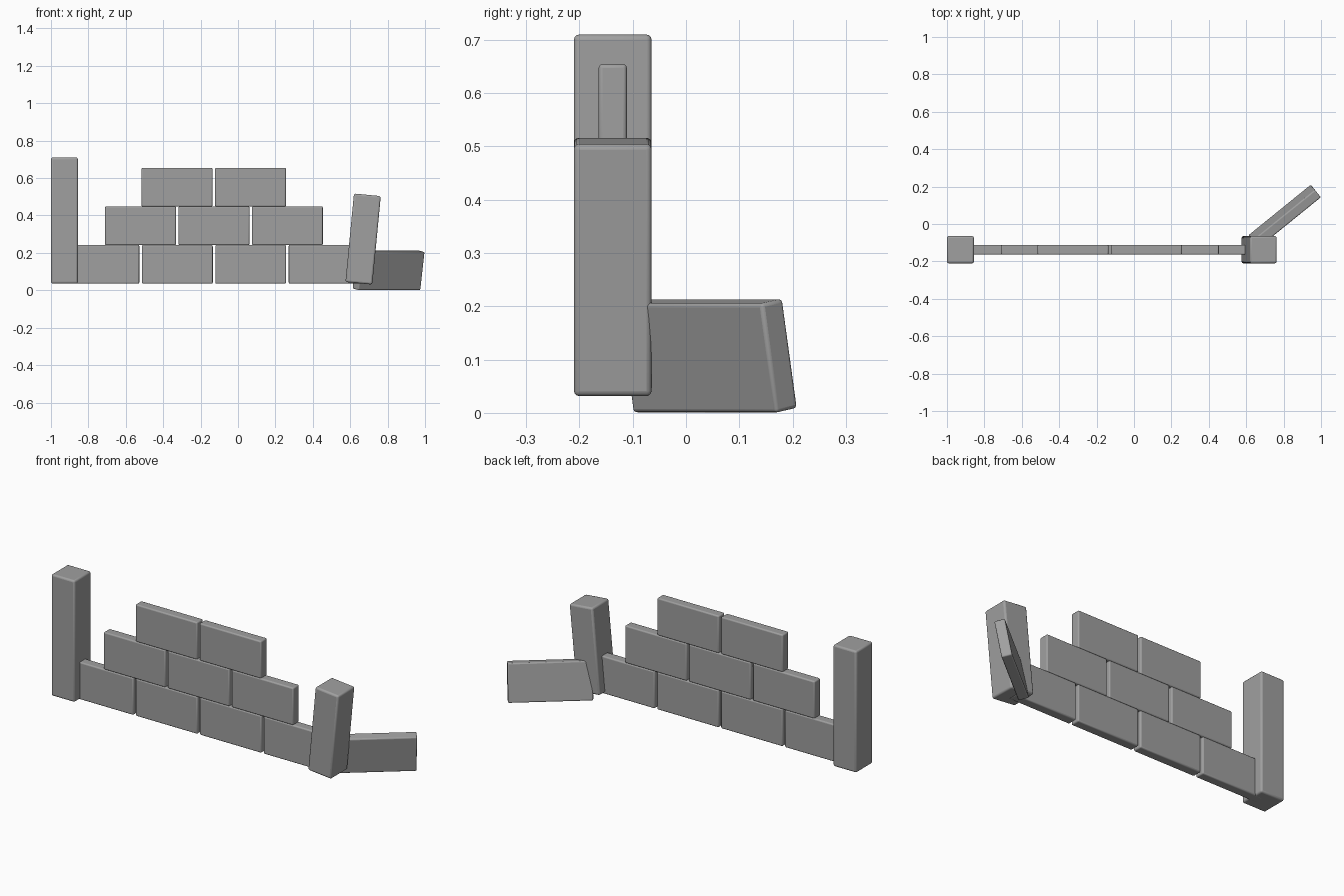
import bpy
from math import radians

if "Cube" in bpy.data.objects:
    bpy.data.objects.remove(bpy.data.objects["Cube"])

stone = bpy.data.materials.new("grey stone")
stone.diffuse_color = (0.35, 0.35, 0.35, 1)
stone.use_nodes = True
stone.node_tree.nodes["Principled BSDF"].inputs["Base Color"].default_value = stone.diffuse_color


def block(name, centre, size, rot=(0, 0, 0), bevel=0.01):
    """Rounded stone block."""
    bpy.ops.mesh.primitive_cube_add(size=1, location=centre)
    ob = bpy.context.object
    ob.name = name
    ob.scale = size
    bpy.ops.object.transform_apply(location=False, rotation=False, scale=True)
    ob.rotation_euler = [radians(a) for a in rot]
    ob.data.materials.append(stone)
    mod = ob.modifiers.new("rounded edges", 'BEVEL')
    mod.width = bevel
    mod.segments = 3
    bpy.ops.object.shade_smooth_by_angle(angle=radians(40))
    return ob


WALL_Y = -0.1375

# Standing left post and leaning right post
block("left_post", (-0.928, WALL_Y, 0.373), (0.144, 0.146, 0.674))
block("leaning_right_post", (0.669, WALL_Y, 0.274), (0.144, 0.146, 0.475), (0, 5.5, 0))

# Brick wall: three staggered courses of 4, 3 and 2 bricks
PITCH = 0.3925
for row, (count, first_x) in enumerate([(4, -0.717), (3, -0.521), (2, -0.326)]):
    for i in range(count):
        block(f"brick_row{row + 1}_{i + 1}",
              (first_x + i * PITCH, WALL_Y, 0.139 + row * 0.206),
              (0.379, 0.053, 0.207), bevel=0.007)

# Fallen brick leaning on the ground behind the right post
block("fallen_brick", (0.805, 0.041, 0.107), (0.43, 0.053, 0.208), (10, 0, 39), bevel=0.007)
